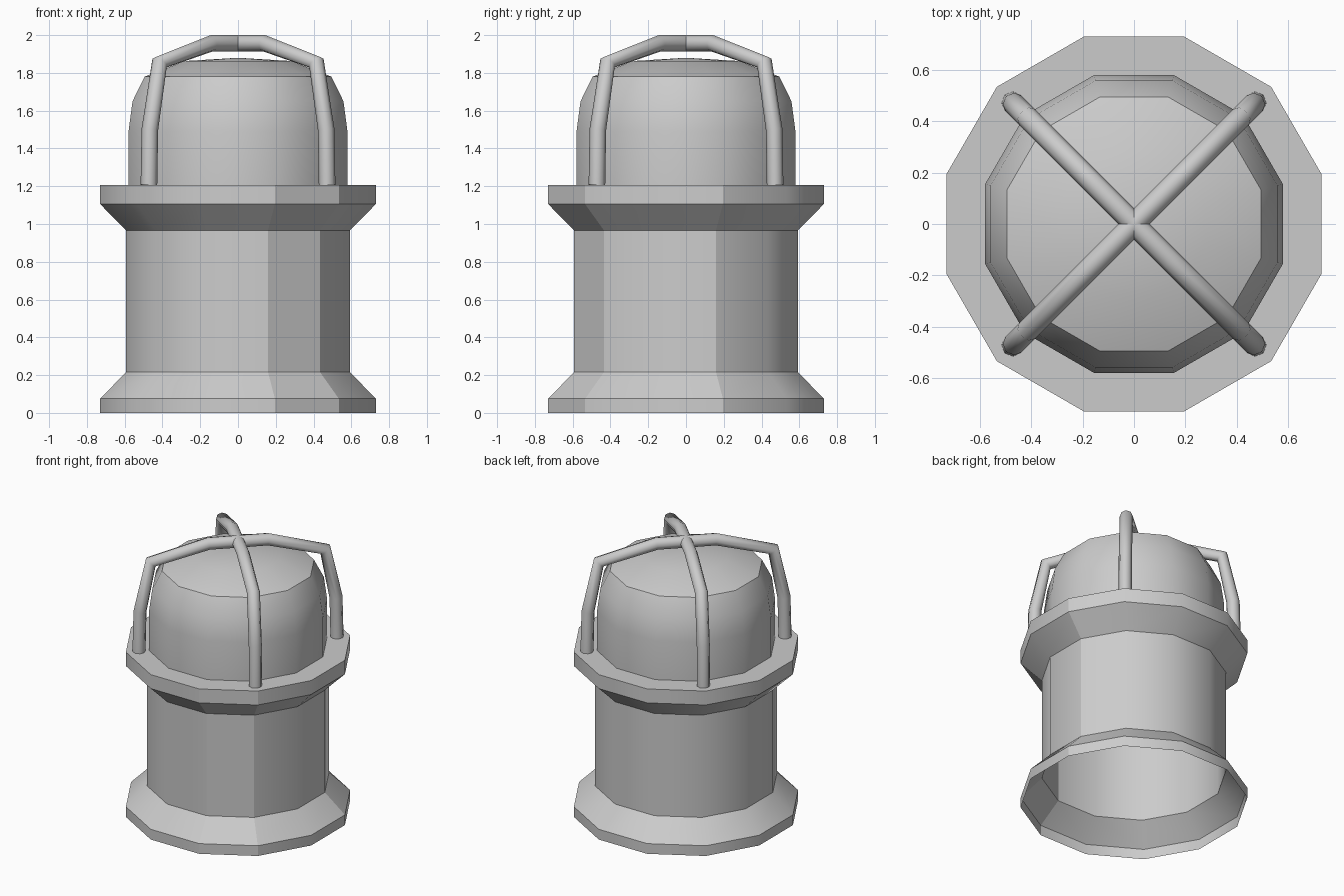
import bpy, bmesh, math

SIDES = 12
cube = bpy.data.objects.get("Cube")
if cube:
    bpy.data.objects.remove(cube)

grey = bpy.data.materials.new("plain grey")
grey.use_nodes = True
colour = (0.6, 0.6, 0.6, 1)
grey.diffuse_color = colour
grey.node_tree.nodes["Principled BSDF"].inputs["Base Color"].default_value = colour


def lathe(name, profile, sharp_rings, sharp_angles=()):
    """Turn a (radius, z) profile into a twelve-sided shell with chosen creases."""
    bm = bmesh.new()
    rings = []
    for r, z in profile:
        if r == 0:
            rings.append([bm.verts.new((0, 0, z))] * SIDES)
            continue
        ring = []
        for i in range(SIDES):
            a = math.radians(15 + 360 * i / SIDES)
            ring.append(bm.verts.new((r * math.cos(a), r * math.sin(a), z)))
        rings.append(ring)
    for low, high in zip(rings, rings[1:]):
        for i in range(SIDES):
            j = (i + 1) % SIDES
            corners = [low[i], low[j], high[j], high[i]]
            face = bm.faces.new(list(dict.fromkeys(corners)))
            face.smooth = True
    # crease whole rings and selected upright corners
    for k in sharp_rings:
        for i in range(SIDES):
            edge = bm.edges.get((rings[k][i], rings[k][(i + 1) % SIDES]))
            edge.smooth = False
    for angle in sharp_angles:
        i = (angle - 15) // 30 % SIDES
        for low, high in zip(rings, rings[1:]):
            bm.edges.get((low[i], high[i])).smooth = False
    mesh = bpy.data.meshes.new(name)
    bm.to_mesh(mesh)
    bm.free()
    mesh.materials.append(grey)
    obj = bpy.data.objects.new(name, mesh)
    bpy.context.collection.objects.link(obj)
    return obj


# Hollow body: foot flare, barrel, top flange
lathe("body", [(0.755, 0), (0.755, 0.075), (0.613, 0.217), (0.613, 0.965),
               (0.755, 1.105), (0.755, 1.207)],
      range(6), (-75, -45, 15))
lathe("flange_top", [(0.755, 1.207), (0.6, 1.207)], range(2))

# Rounded lamp cover
lathe("dome", [(0.6, 1.207), (0.6, 1.49), (0.578, 1.65), (0.512, 1.78),
               (0.29, 1.863), (0, 1.88)], [3])

# Two crossing guard bars
half = [(0.667, 1.207), (0.66, 1.5), (0.587, 1.853), (0.2, 1.956)]
path = half + [(0, 1.956)] + [(-r, z) for r, z in reversed(half)]
for name, angle in (("guard_bar_a", 45), ("guard_bar_b", 135)):
    curve = bpy.data.curves.new(name, "CURVE")
    curve.dimensions = "3D"
    curve.bevel_depth = 0.044
    curve.bevel_resolution = 2
    spline = curve.splines.new("POLY")
    spline.points.add(len(path) - 1)
    for point, (r, z) in zip(spline.points, path):
        point.co = (r, 0, z, 1)
    spline.use_smooth = True
    curve.materials.append(grey)
    bar = bpy.data.objects.new(name, curve)
    bar.rotation_euler.z = math.radians(angle)
    bpy.context.collection.objects.link(bar)
